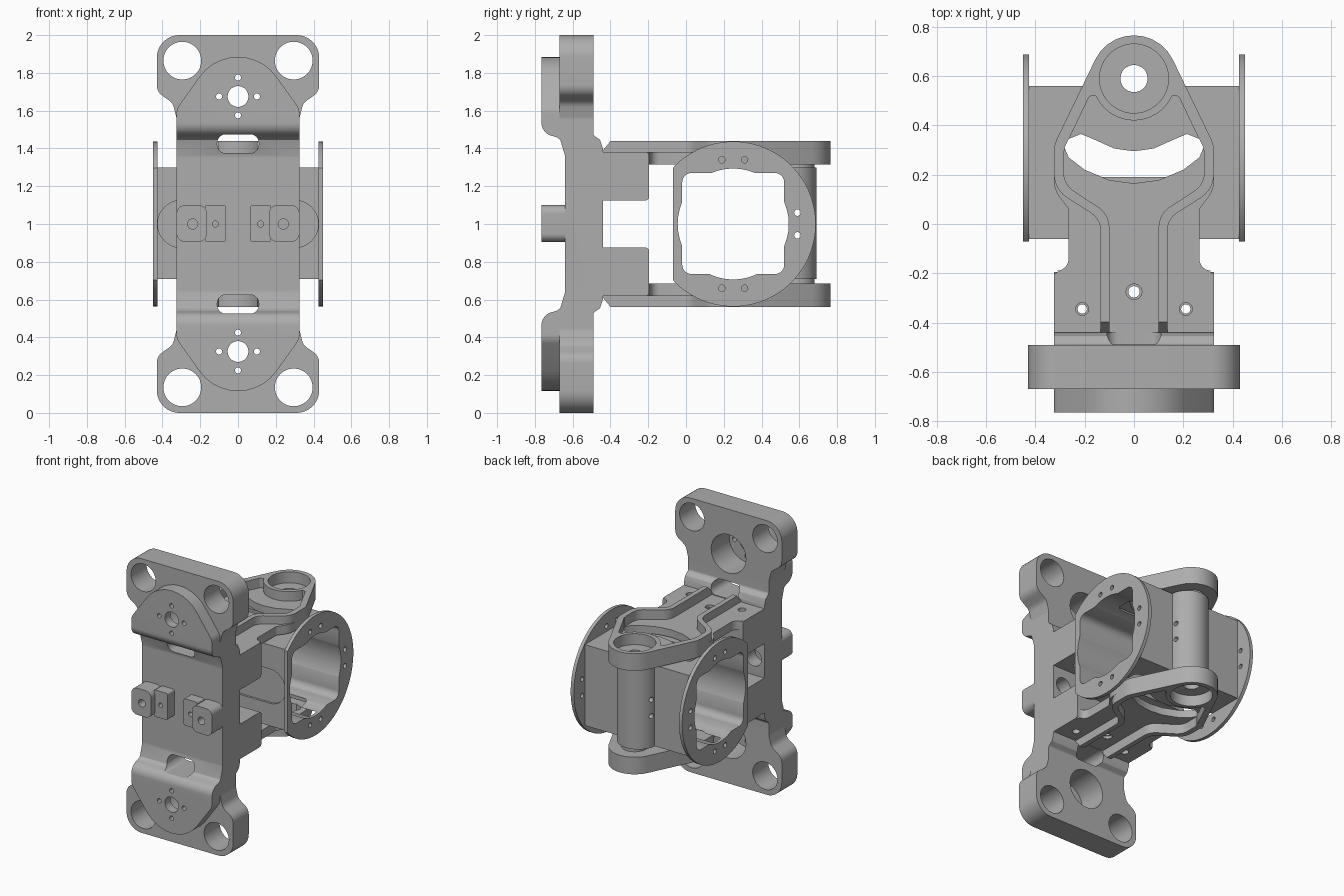
import bpy, bmesh, math
from mathutils import Matrix, Vector

cube = bpy.data.objects.get("Cube")
if cube:
    bpy.data.objects.remove(cube, do_unlink=True)

grey = bpy.data.materials.new("machined_grey")
grey.use_nodes = True
COLOUR = (0.42, 0.42, 0.42, 1)
grey.diffuse_color = COLOUR
grey.node_tree.nodes["Principled BSDF"].inputs["Base Color"].default_value = COLOUR


def rounded(corners, steps=10):
    """Outline from (a, b, radius) corners, each radius turned into an arc."""
    out = []
    n = len(corners)
    for i, (a, b, r) in enumerate(corners):
        p = Vector((a, b))
        if not r:
            out.append(p)
            continue
        d0 = (Vector(corners[i - 1][:2]) - p).normalized()
        d1 = (Vector(corners[(i + 1) % n][:2]) - p).normalized()
        half = d0.angle(d1) / 2
        mid = p + (d0 + d1).normalized() * (r / math.sin(half))
        start = p + d0 * (r / math.tan(half)) - mid
        end = p + d1 * (r / math.tan(half)) - mid
        sweep = start.angle_signed(end)
        for k in range(steps + 1):
            t = -sweep * k / steps
            c, s = math.cos(t), math.sin(t)
            out.append(mid + Vector((start.x * c - start.y * s, start.x * s + start.y * c)))
    return out


def both_sides(half):
    """Complete a right-hand half outline by mirroring it across a = 0."""
    return half + [(-a, b, r) for a, b, r in reversed(half) if a]


def up_down(half):
    """Complete an upper half profile by mirroring it across height 1."""
    return half + [(a, 2 - b, r) for a, b, r in reversed(half)]


def box2d(a0, a1, b0, b1, r=0):
    return [(a0, b0, r), (a1, b0, r), (a1, b1, r), (a0, b1, r)]


def prism(name, corners, axis, lo, hi):
    place = {"x": lambda a, b, d: (d, a, b),
             "y": lambda a, b, d: (a, d, b),
             "z": lambda a, b, d: (a, b, d)}[axis]
    bm = bmesh.new()
    face = bm.faces.new([bm.verts.new(place(p[0], p[1], lo)) for p in rounded(corners)])
    ext = bmesh.ops.extrude_face_region(bm, geom=[face])
    verts = [v for v in ext["geom"] if isinstance(v, bmesh.types.BMVert)]
    bmesh.ops.translate(bm, verts=verts, vec=place(0, 0, hi - lo))
    bmesh.ops.recalc_face_normals(bm, faces=bm.faces)
    mesh = bpy.data.meshes.new(name)
    bm.to_mesh(mesh)
    bm.free()
    ob = bpy.data.objects.new(name, mesh)
    bpy.context.collection.objects.link(ob)
    return ob


def rod(a, b, r, axis, lo, hi, n=48):
    ring = [(a + r * math.cos(math.tau * k / n), b + r * math.sin(math.tau * k / n), 0)
            for k in range(n)]
    return prism("rod", ring, axis, lo, hi)


def combine(ob, other, how="DIFFERENCE"):
    mod = ob.modifiers.new("b", "BOOLEAN")
    mod.operation, mod.solver, mod.object = how, "EXACT", other
    bpy.context.view_layer.update()
    mesh = bpy.data.meshes.new_from_object(ob.evaluated_get(bpy.context.evaluated_depsgraph_get()))
    ob.modifiers.clear()
    ob.data = mesh
    bpy.data.objects.remove(other, do_unlink=True)


def drill(ob, a, b, r, axis, lo=-3, hi=3):
    combine(ob, rod(a, b, r, axis, lo, hi))


def finish(ob):
    ob.data.materials.clear()
    ob.data.materials.append(grey)
    for p in ob.data.polygons:
        p.material_index = 0
    bpy.ops.object.select_all(action="DESELECT")
    ob.select_set(True)
    bpy.context.view_layer.objects.active = ob
    bpy.ops.object.shade_smooth_by_angle()


# Mounting plate: front outline crossed with side profile
edge = [(0.325, 1.56, .06), (0.345, 1.64, .06), (0.43, 1.7, .07), (0.43, 2, .12)]
outline = [(a, 2 - b, r) for a, b, r in reversed(edge)] + edge
plate = prism("mounting_plate", both_sides(outline), "y", -0.9, -0.3)
side = [(-0.64, 1.36, 0), (-0.67, 1.46, 0), (-0.67, 2, 0), (-0.49, 2, 0), (-0.49, 1.47, .02),
        (-0.455, 1.445, .01), (-0.44, 1.4, 0)]
side = side[::-1]
combine(plate, prism("side", up_down(side), "x", -1, 1), "INTERSECT")

# Raised shields at both ends, blended down to the plate
for flip in (False, True):
    def turn(pts):
        return [(a, 2 - b, r) for a, b, r in pts] if flip else pts
    shield = prism("shield", turn(both_sides([(0.325, 1.3, 0), (0.325, 1.61, .08), (0, 2.065, .25)])),
                   "y", -0.9, -0.5)
    blend = [(-0.6, 1.95, 0), (-0.765, 1.95, 0), (-0.765, 1.48, .07), (-0.64, 1.45, .08),
             (-0.64, 1.35, 0), (-0.6, 1.35, 0)]
    combine(shield, prism("blend", turn(blend), "x", -1, 1), "INTERSECT")
    combine(plate, shield, "UNION")

# Clamp tabs across the middle
for s in (-1, 1):
    for a0, a1, front, r in ((0.065, 0.175, -0.72, .012), (0.165, 0.325, -0.765, .045)):
        lo, hi = sorted((s * a0, s * a1))
        combine(plate, prism("tab", box2d(lo, hi, 0.905, 1.1, r), "y", front, -0.6), "UNION")
    drill(plate, s * 0.24, 1, .027, "y")
    drill(plate, s * 0.24, 1, .06, "y", -0.54, -0.3)
    drill(plate, s * 0.12, 1, .016, "y", -0.8, -0.6)

# Plate holes, motor seats and slots
for zc, corner, slot in ((1.675, 1.865, 1.425), (0.325, 0.135, 0.575)):
    for s in (-1, 1):
        drill(plate, s * 0.295, corner, .1, "y")
        drill(plate, s * 0.1, zc, .016, "y")
        drill(plate, 0, zc + s * 0.1, .016, "y")
    drill(plate, 0, zc, .055, "y")
    drill(plate, 0, zc, .14, "y", -0.7, -0.3)
    combine(plate, prism("slot", box2d(-0.11, 0.11, slot - .05, slot + .05, .045), "y", -1, 0))
finish(plate)

# Upper arm: lower shelf, raised rim, root block
bulb = [(0.325, 0.14, .12), (0.325, 0.32, .14), (0, 0.992, .175)]
arm = prism("upper_arm", both_sides([(0.325, -0.46, 0), (0.325, -0.19, .03), (0.265, -0.19, .05),
                                     (0.265, 0.06, .02)] + bulb), "z", 1.315, 1.38)
rim = prism("rim", both_sides([(0.135, -0.44, 0), (0.135, 0.02, .09)] + bulb), "z", 1.35, 1.44)
combine(rim, prism("ramp", [(-0.5, 1.38, 0), (-0.44, 1.39, 0), (-0.39, 1.45, 0), (-0.5, 1.5, 0)],
                   "x", -1, 1))
combine(arm, rim, "UNION")
combine(arm, prism("block", box2d(-0.46, -0.195, 1.125, 1.38, .02), "x", -0.325, 0.325), "UNION")

# Arm pocket, kept clear of the bearing boss
pocket = prism("pocket", both_sides([(0.1, -0.5, 0), (0.1, 0.04, .1), (0.285, 0.16, .09),
                                     (0.285, 0.3, .1), (0.18, 0.52, .02)]), "z", 1.37, 1.6)
drill(pocket, 0, 0.59, .17, "z")
combine(arm, pocket)
banana = [(0, .165, 0), (.1, .178, 0), (.2, .22, 0), (.265, .27, 0), (.282, .31, 0), (.265, .345, 0),
          (.215, .365, 0), (.16, .342, 0), (.08, .306, 0), (0, .295, 0)]
combine(arm, prism("swing_slot", both_sides(banana), "z", 1.2, 1.6))
drill(arm, 0, 0.59, .14, "z", 1.36, 1.6)
drill(arm, 0, 0.59, .055, "z")
for x, y, r in ((0, -0.275, .032), (0.21, -0.345, .026), (-0.21, -0.345, .026)):
    drill(arm, x, y, r, "z", 1.35, 1.6)
    drill(arm, x, y, r * .72, "z")
finish(arm)

# Lower arm mirrors the upper one
lower = arm.copy()
lower.data = arm.data.copy()
lower.name = "lower_arm"
lower.data.transform(Matrix.Translation((0, 0, 2)) @ Matrix.Diagonal((1, 1, -1, 1)))
lower.data.flip_normals()
bpy.context.collection.objects.link(lower)

# Swinging tube housing with rounded rear column and pivot
housing = prism("housing", box2d(-0.06, 0.56, 0.71, 1.3), "x", -0.43, 0.43)
column = rod(0, 0.55, .14, "z", 0.71, 1.3)
combine(housing, column, "UNION")
combine(housing, rod(0, 0.59, .09, "z", 0.66, 1.34), "UNION")

# Round end flanges with a flat front
for lo in (-0.45, 0.425):
    flange = rod(0.25, 1, .437, "x", lo, lo + .025, 96)
    combine(flange, prism("flat", box2d(-1, -0.07, 0, 2), "x", -1, 1))
    combine(housing, flange, "UNION")

# Through tunnel, its bore, and the smaller openings
combine(housing, prism("tunnel", box2d(-0.02, 0.52, 0.735, 1.27, .05), "x", -1, 1))
drill(housing, 0.25, 1, .294, "x")
combine(housing, prism("roof_slot", box2d(-0.3, 0.3, 0.19, 0.38, .03), "z", 0, 2))
combine(housing, prism("front_recess", box2d(-0.425, 0.425, 0.875, 1.125, .124), "y", -0.2, -0.045))
drill(housing, 0, 0.59, .055, "z")
for y, dz in ((0.19, .34), (0.31, .34), (0.59, .06)):
    for s in (-1, 1):
        drill(housing, y, 1 + s * dz, .017, "x")
finish(housing)
